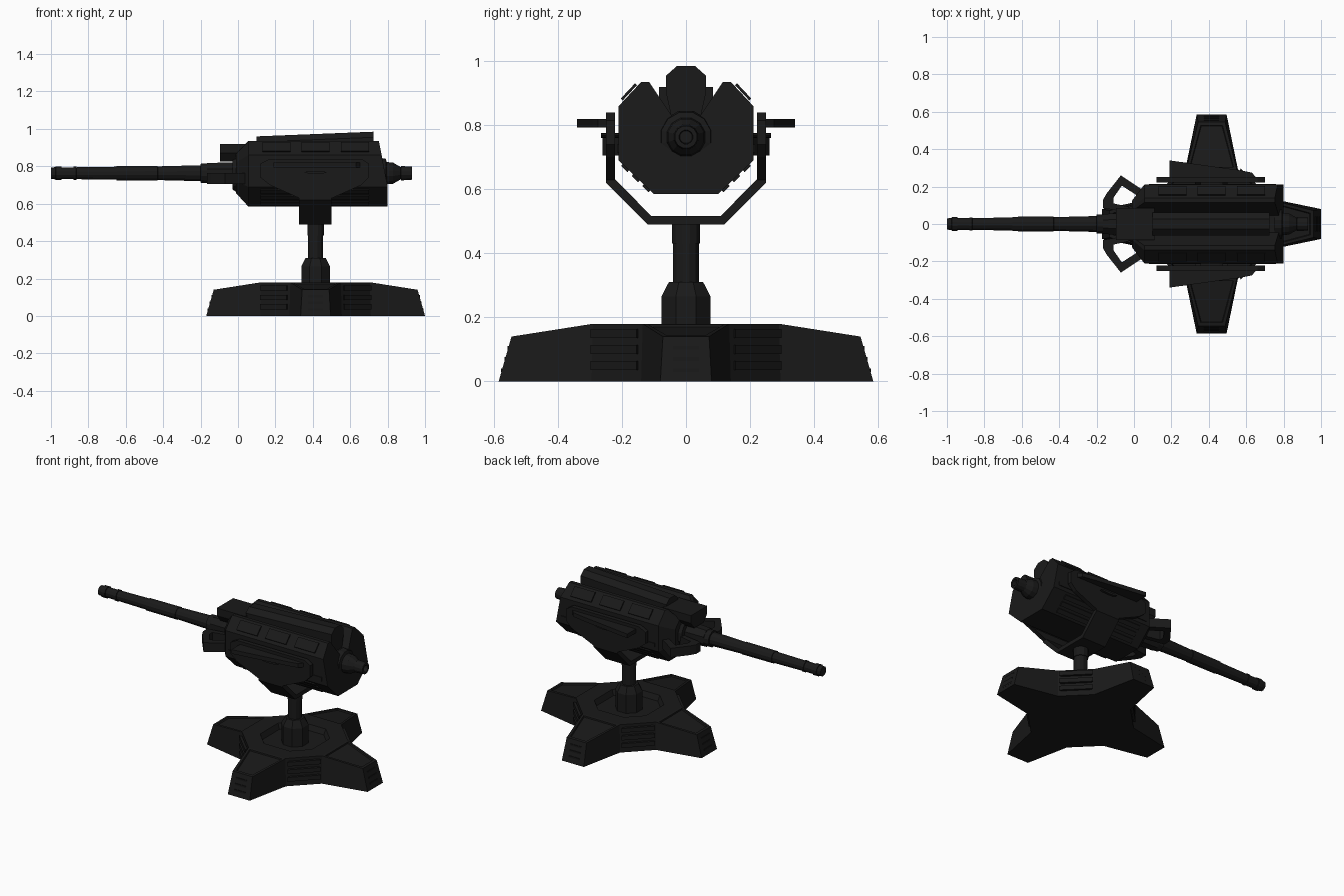
import bpy, bmesh, math
from mathutils import Vector

if "Cube" in bpy.data.objects:
    bpy.data.objects.remove(bpy.data.objects["Cube"])

mat = bpy.data.materials.new("dark_metal")
mat.diffuse_color = (0.01, 0.01, 0.01, 1)
mat.use_nodes = True
mat.node_tree.nodes["Principled BSDF"].inputs["Base Color"].default_value = mat.diffuse_color
CX = 0.415   # turret pivot axis in x
AZ = 0.763   # barrel axis height


def finish(name, bm):
    bmesh.ops.recalc_face_normals(bm, faces=bm.faces)
    me = bpy.data.meshes.new(name)
    bm.to_mesh(me)
    bm.free()
    me.materials.append(mat)
    ob = bpy.data.objects.new(name, me)
    bpy.context.collection.objects.link(ob)
    return ob


def loft(name, rings):
    bm = bmesh.new()
    vs = [[bm.verts.new(p) for p in r] for r in rings]
    n = len(vs[0])
    for a, b in zip(vs, vs[1:]):
        for i in range(n):
            j = (i + 1) % n
            bm.faces.new((a[i], a[j], b[j], b[i]))
    bm.faces.new(vs[0])
    bm.faces.new(vs[-1])
    return finish(name, bm)


def prism(name, pts, axis, a, b):
    place = {"x": lambda p, t: (t, p[0], p[1]),
             "y": lambda p, t: (p[0], t, p[1]),
             "z": lambda p, t: (p[0], p[1], t)}[axis]
    return loft(name, [[place(p, t) for p in pts] for t in (a, b)])


def box(name, x0, x1, y0, y1, z0, z1):
    return prism(name, [(x0, y0), (x1, y0), (x1, y1), (x0, y1)], "z", z0, z1)


def lathe(name, prof, n, along_x=True):
    rings = []
    for t, r in prof:
        ring = []
        for i in range(n):
            a = 2 * math.pi * (i + 0.5) / n
            u, v = r * math.cos(a), r * math.sin(a)
            ring.append((t, u, AZ + v) if along_x else (CX + u, v, t))
        rings.append(ring)
    return loft(name, rings)


def rot(x, y, k):
    c, s = [(1, 0), (0, 1), (-1, 0), (0, -1)][k]
    return CX + x * c - y * s, x * s + y * c


# four-armed base with recessed arm panels and a sunken centre
bm = bmesh.new()
lower, upper = [], []
for k in range(4):
    for (x, y), (tx, ty, tz) in [((.295, -.14), (.29, -.135, .18)), ((.585, -.08), (.545, -.072, .14)),
                                 ((.585, .08), (.545, .072, .14)), ((.295, .14), (.29, .135, .18))]:
        lower.append(bm.verts.new((*rot(x, y, k), 0)))
        upper.append(bm.verts.new((*rot(tx, ty, k), tz)))
for i in range(16):
    j = (i + 1) % 16
    bm.faces.new((lower[i], lower[j], upper[j], upper[i]))
bm.faces.new(lower[::-1])
arms = [bm.faces.new(upper[4 * k:4 * k + 4]) for k in range(4)]
centre = bm.faces.new([upper[i] for i in range(16) if i % 4 in (0, 3)])
bm.normal_update()
bmesh.ops.inset_individual(bm, faces=arms, thickness=.022)
bmesh.ops.inset_individual(bm, faces=arms, thickness=.005, depth=-.008)
bmesh.ops.inset_individual(bm, faces=[centre], thickness=.11)
bmesh.ops.inset_individual(bm, faces=[centre], thickness=.015, depth=-.035)
finish("base", bm)

# ribs in the diagonal corners and bars on the arm ends
d = math.sqrt(.5)
for k in range(4):
    for z in (.035, .085, .135):
        pts = [rot(x, y, k) for x, y in [(.28, .15), (.298, .155), (.155, .298), (.15, .28)]]
        prism("base_corner_rib", pts, "z", z, z + .028)
    for z in (.035, .07, .105):
        r = .585 - z * .286
        pts = [rot(x, y, k) for x, y in [(r - .03, -.04), (r + .002, -.04), (r + .002, .04), (r - .03, .04)]]
        prism("base_end_bar", pts, "z", z - .006, z + .006)

# column
lathe("column_foot", [(.13, .083), (.265, .083), (.31, .058)], 8, False)
lathe("column", [(.3, .042), (.43, .042), (.431, .046), (.495, .046)], 12, False)

# U-shaped yoke
half_out = [(.12, .49), (.25, .62), (.25, .84)]
half_in = [(.222, .84), (.222, .632), (.108, .516)]
out = half_out + half_in
yoke = out + [(-y, z) for y, z in out[::-1]]
prism("yoke", yoke, "x", .325, .5)
for s in (1, -1):
    prism("yoke_side_plate", [(.35, .62), (.48, .62), (.66, .7), (.7, .74), (.7, .815),
                              (.66, .84), (.17, .84), (.12, .815), (.12, .74), (.17, .7)],
          "y", s * .222, s * .25)
    prism("yoke_fin", [(.19, s * .24), (.19, s * .34), (.55, s * .29), (.63, s * .275), (.66, s * .24)],
          "z", .793, .82)
    prism("yoke_pivot", [(CX + .06 * math.cos(i * math.pi / 4), .768 + .008 * math.sin(i * math.pi / 4))
                         for i in range(8)], "y", s * .19, s * .265)

# main housing: one section with a V groove on top, tapered nose, slanted rear
half = [(.10, .585), (.21, .69), (.21, .86), (.14, .935), (.115, .935), (.045, .83)]
section = half + [(-y, z) for y, z in half[::-1]]
rings = []
for x, s in [(-.01, .6), (.055, 1), (.8, 1)]:
    rings.append([(x - (max(0, z - .7) * .2 if x > .5 else 0), y * s, AZ + (z - AZ) * s) for y, z in section])
loft("housing", rings)

# top spine, rising slightly to the rear
rings = []
for x, e in [(.1, -.025), (.725, 0)]:
    rings.append([(x, y, z) for y, z in [(-.04, .8), (.04, .8), (.062, .9), (.062, .955 + e), (.028, .985 + e),
                                         (-.028, .985 + e), (-.062, .955 + e), (-.062, .9)]])
loft("top_spine", rings)
prism("front_sight_block", [(-.05, .825), (.05, .825), (.085, .87), (.085, .92), (-.085, .92), (-.085, .87)],
      "x", -.095, .11)

# housing trim: shoulder panels, lower ribs, side rails
for s in (1, -1):
    for x in (.13, .34, .55):
        prism("shoulder_panel", [(s * .198, .877), (s * .204, .883), (s * .159, .931), (s * .153, .925)],
              "x", x, x + .15)
    for t in (.2, .5, .8):
        y, z = .10 + .11 * t, .585 + .105 * t
        prism("lower_rib", [(s * (y - .01), z - .01), (s * (y - .005), z - .016),
                            (s * (y + .014), z + .004), (s * (y + .01), z + .01)], "x", .12, .7)
    box("side_rail", .08, .76, s * .2, s * .215, .715, .74)
    # open bracket beside the barrel root
    prism("nose_bracket", [(.02, s * .15), (.05, s * .18), (-.07, s * .26), (-.145, s * .165), (-.165, s * .13),
                           (-.165, s * .085), (-.02, s * .06), (-.02, s * .09), (-.11, s * .11),
                           (-.11, s * .14), (-.065, s * .205)], "z", .705, .765)

# barrel with stepped sleeves
lathe("barrel", [(-1, .031), (-.975, .034), (-.974, .038), (-.945, .038), (-.944, .033), (-.88, .033),
                 (-.879, .037), (-.865, .037), (-.864, .033), (-.65, .036), (-.649, .04), (-.43, .041),
                 (-.429, .038), (-.2, .044), (-.199, .053), (0.02, .055)], 12)
lathe("barrel_collar", [(-.03, .09), (-.015, .1), (.02, .1)], 12)
lathe("barrel_socket", [(-.165, .058), (-.08, .062), (-.02, .062)], 8)

# rear exhaust
lathe("rear_nozzle", [(.75, .085), (.79, .08), (.795, .062), (.83, .058), (.87, .034), (.871, .04),
                      (.93, .036), (.931, .022), (.9, .02)], 12)
